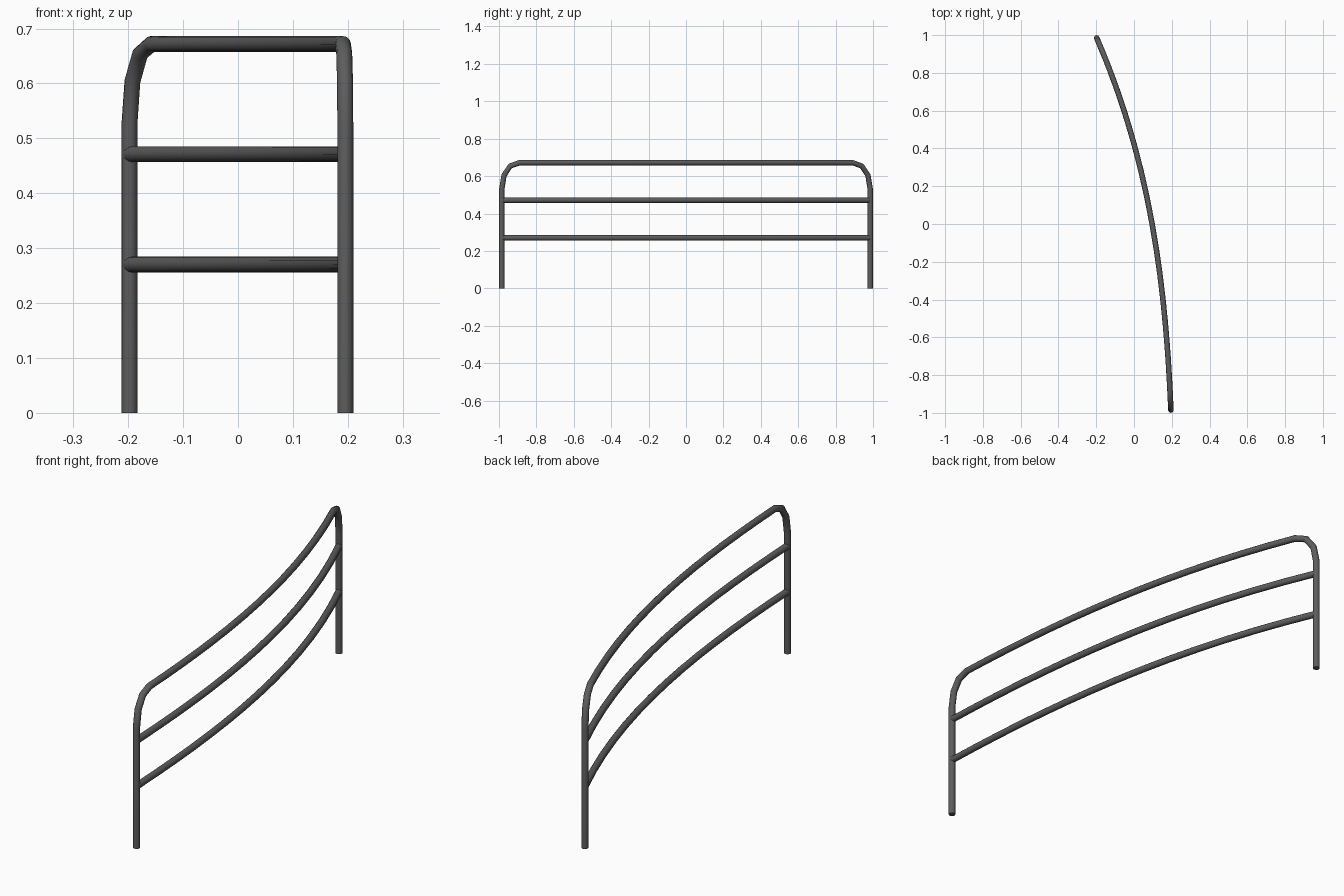
import bpy

if "Cube" in bpy.data.objects:
    bpy.data.objects.remove(bpy.data.objects["Cube"])

R = 0.0145      # tube radius
END = 0.985     # y of the posts

steel = bpy.data.materials.new("dark grey steel")
steel.diffuse_color = (0.11, 0.11, 0.11, 1)
steel.use_nodes = True
steel.node_tree.nodes["Principled BSDF"].inputs["Base Color"].default_value = steel.diffuse_color


def bow(y):
    """Sideways bow of the railing in plan."""
    return 0.096 - 0.2 * y - 0.1 * y * y + 0.02 * y * (1 - y * y)


def tube(name, points):
    """Round tube along a list of (y, z) points, bowed in plan."""
    cu = bpy.data.curves.new(name, 'CURVE')
    cu.dimensions = '3D'
    cu.bevel_depth = R
    cu.bevel_resolution = 4
    cu.use_fill_caps = True
    sp = cu.splines.new('POLY')
    sp.points.add(len(points) - 1)
    for p, (y, z) in zip(sp.points, points):
        p.co = (bow(y), y, z, 1)
    sp.use_smooth = True
    ob = bpy.data.objects.new(name, cu)
    bpy.context.collection.objects.link(ob)
    bpy.ops.object.select_all(action='DESELECT')
    ob.select_set(True)
    bpy.context.view_layer.objects.active = ob
    bpy.ops.object.convert(target='MESH')
    ob = bpy.context.object
    ob.data.materials.clear()
    ob.data.materials.append(steel)
    bpy.ops.object.shade_smooth_by_angle(angle=0.7)
    return ob


def span(end, z, n=14):
    return [(-end + 2 * end * i / n, z) for i in range(n + 1)]


# outer frame: post, rounded corner, top rail, rounded corner, post
corner = [(END, 0), (END, 0.53), (0.973, 0.604), (0.940, 0.654)]
left = [(-y, z) for y, z in corner]
tube("outer_frame", left + span(0.89, 0.672) + corner[::-1])

# two horizontal rails
for name, z in (("lower_rail", 0.27), ("middle_rail", 0.471)):
    tube(name, span(END - 0.002, z))
